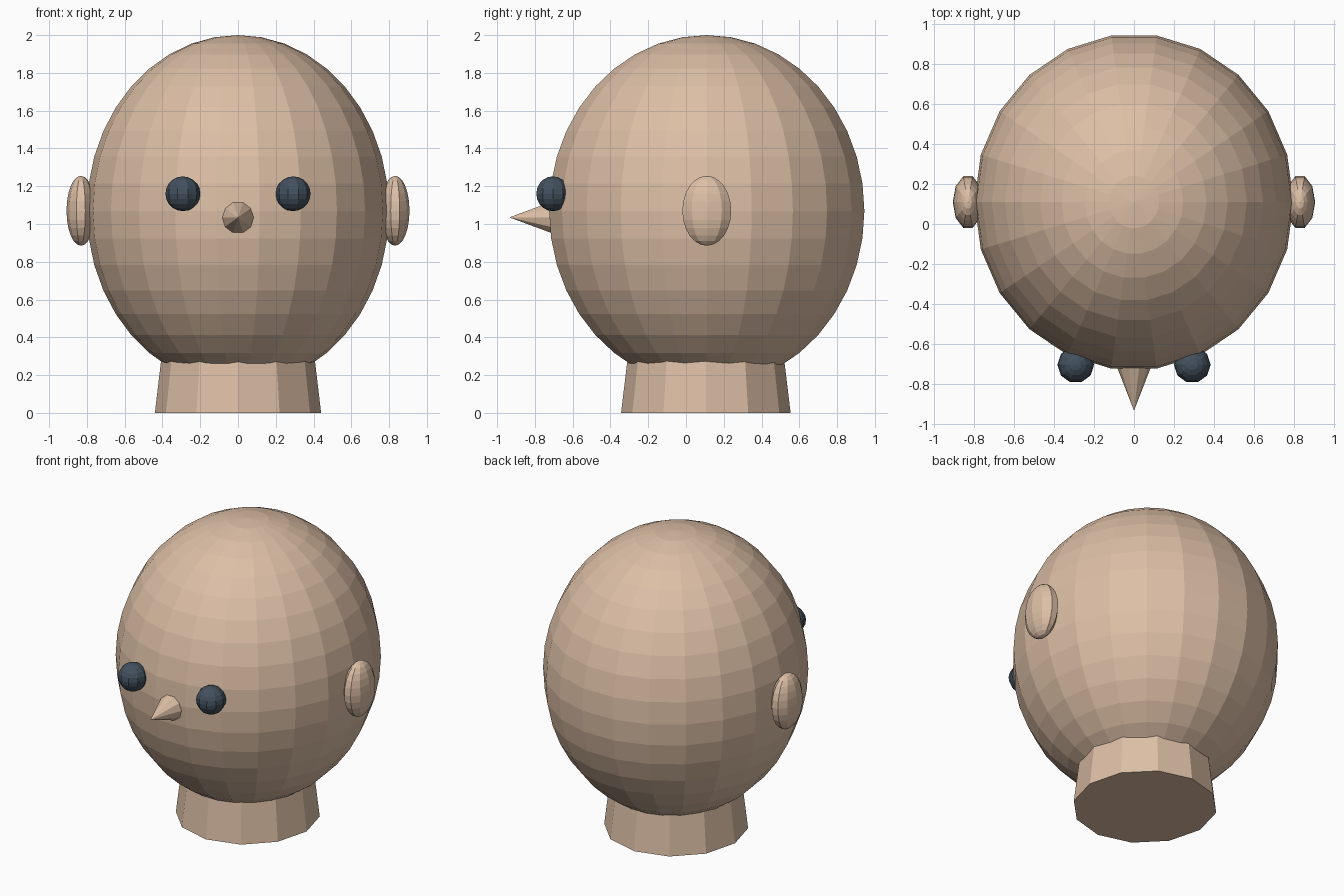
import bpy, bmesh
from math import sin, cos, pi
from mathutils import Matrix, Vector

if "Cube" in bpy.data.objects:
    bpy.data.objects.remove(bpy.data.objects["Cube"])


def material(name, rgb):
    mat = bpy.data.materials.new(name)
    mat.use_nodes = True
    mat.diffuse_color = (*rgb, 1)
    mat.node_tree.nodes["Principled BSDF"].inputs["Base Color"].default_value = (*rgb, 1)
    return mat


skin = material("warm skin", (0.72, 0.52, 0.38))
slate = material("dark slate", (0.055, 0.08, 0.11))


def lathe(name, profile, sides, mat, center, scale=(1, 1, 1), tilt=None):
    """Revolve (radius, height) points about z; zero radius makes a pole."""
    bm = bmesh.new()
    rings = []
    for r, z in profile:
        count = sides if r > 1e-5 else 1
        rings.append([bm.verts.new((r * cos(2 * pi * i / sides), r * sin(2 * pi * i / sides), z))
                      for i in range(count)])
    for a, b in zip(rings, rings[1:]):
        for i in range(sides):
            j = (i + 1) % sides
            corners = [a[i % len(a)], a[j % len(a)], b[j % len(b)], b[i % len(b)]]
            bm.faces.new(list(dict.fromkeys(corners)))
    for ring in (rings[0], rings[-1]):
        if len(ring) > 1:
            bm.faces.new(ring)
    bmesh.ops.scale(bm, vec=Vector(scale), verts=bm.verts)
    if tilt:
        bm.transform(tilt)
    bmesh.ops.recalc_face_normals(bm, faces=bm.faces)
    mesh = bpy.data.meshes.new(name)
    bm.to_mesh(mesh)
    bm.free()
    mesh.materials.append(mat)
    obj = bpy.data.objects.new(name, mesh)
    obj.location = center
    bpy.context.scene.collection.objects.link(obj)
    return obj


def ellipsoid(name, center, radii, sides, bands, mat):
    arc = [(sin(pi * k / bands), -cos(pi * k / bands)) for k in range(bands + 1)]
    return lathe(name, arc, sides, mat, center, radii)


# Head and neck
ellipsoid("head", (0, 0.11, 1.07), (0.8, 0.843, 0.93), 22, 20, skin)
lathe("neck", [(0.44, 0), (0.375, 0.55)], 12, skin, (0, 0.105, 0), (1, 1.02, 1))

# Pointed nose, facing forward
lathe("nose", [(0.125, 0), (0, 0.32)], 10, skin, (0, -0.615, 1.035),
      tilt=Matrix.Rotation(pi / 2, 4, "X"))

# Ears and eyes, one per side
for side, x in (("left", 1), ("right", -1)):
    ellipsoid(side + "_ear", (x * 0.832, 0.11, 1.07), (0.076, 0.136, 0.185), 10, 12, skin)
    ellipsoid(side + "_eye", (x * 0.292, -0.705, 1.16), (0.092, 0.092, 0.092), 10, 10, slate)
